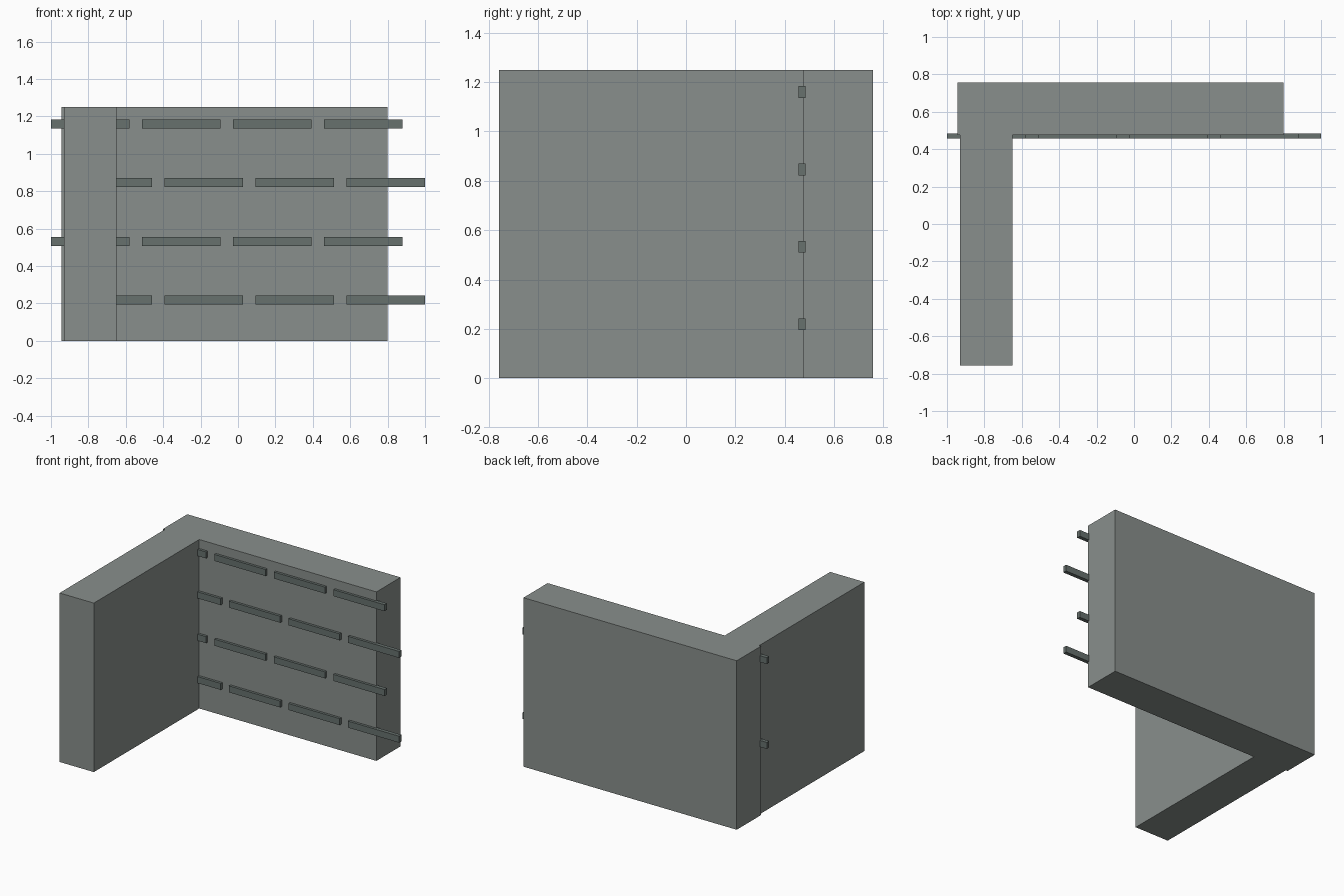
import bpy, bmesh

if "Cube" in bpy.data.objects:
    bpy.data.objects.remove(bpy.data.objects["Cube"])

def material(name, color):
    mat = bpy.data.materials.new(name)
    mat.diffuse_color = (*color, 1)
    mat.use_nodes = True
    mat.node_tree.nodes["Principled BSDF"].inputs["Base Color"].default_value = mat.diffuse_color
    return mat

wall_grey = material("wall_grey", (0.25, 0.275, 0.263))
slat_grey = material("slat_grey", (0.135, 0.165, 0.155))

def make_object(name, bm, mat):
    bmesh.ops.recalc_face_normals(bm, faces=bm.faces)
    mesh = bpy.data.meshes.new(name)
    bm.to_mesh(mesh)
    bm.free()
    mesh.materials.append(mat)
    obj = bpy.data.objects.new(name, mesh)
    bpy.context.collection.objects.link(obj)
    return obj

def box(name, x0, x1, y0, y1, z0, z1, mat):
    bm = bmesh.new()
    bmesh.ops.create_cube(bm, size=1)
    for v in bm.verts:
        v.co = ((x0 + x1) / 2 + v.co.x * (x1 - x0),
                (y0 + y1) / 2 + v.co.y * (y1 - y0),
                (z0 + z1) / 2 + v.co.z * (z1 - z0))
    return make_object(name, bm, mat)

# L-shaped corner wall: plan outline extruded upwards
HEIGHT = 1.25
outline = [(-0.945, 0.757), (-0.945, 0.475), (-0.93, 0.475), (-0.93, -0.757),
           (-0.65, -0.757), (-0.65, 0.475), (0.80, 0.475), (0.80, 0.757)]
bm = bmesh.new()
base = bm.faces.new([bm.verts.new((x, y, 0)) for x, y in outline])
top = bmesh.ops.extrude_face_region(bm, geom=[base], use_keep_orig=True)["geom"]
bmesh.ops.translate(bm, vec=(0, 0, HEIGHT),
                    verts=[g for g in top if isinstance(g, bmesh.types.BMVert)])
make_object("corner_wall", bm, wall_grey)

# Four staggered rows of horizontal slats along the back wall
LENGTH, PITCH = 0.419, 0.487
for row in range(4):
    z = 0.195 + row * 0.3135
    start = -1.0 if row % 2 else -0.88
    for i in range(4):
        x = start + i * PITCH
        box(f"slat_{row + 1}_{i + 1}", x, x + LENGTH, 0.456, 0.484, z, z + 0.048, slat_grey)
